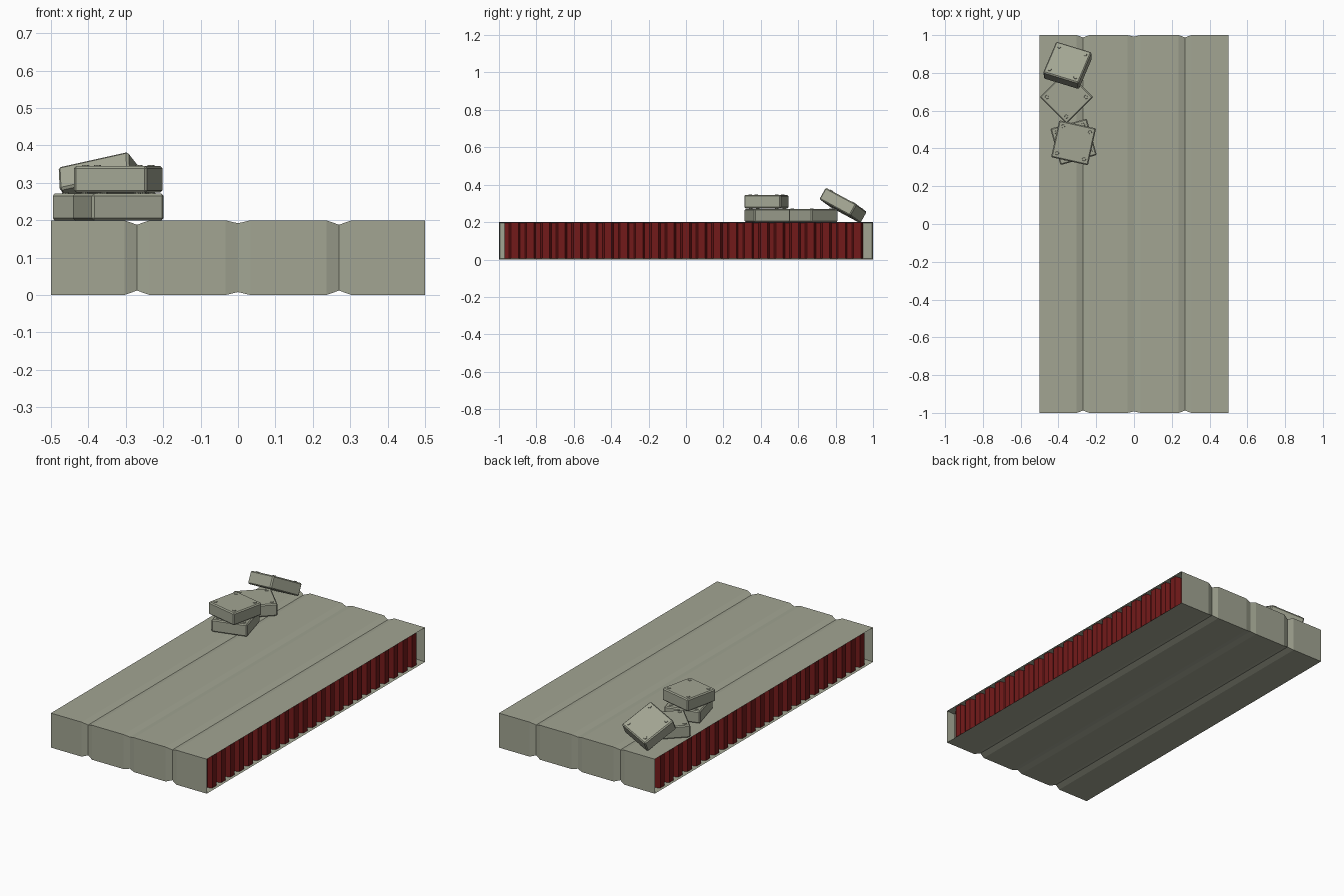
import bpy, bmesh
from math import radians
from mathutils import Matrix, Vector

if "Cube" in bpy.data.objects:
    bpy.data.objects.remove(bpy.data.objects["Cube"])


def material(name, rgb):
    m = bpy.data.materials.new(name)
    m.diffuse_color = (*rgb, 1)
    m.use_nodes = True
    m.node_tree.nodes["Principled BSDF"].inputs["Base Color"].default_value = m.diffuse_color
    return m


OLIVE = material("olive_grey", (0.36, 0.375, 0.29))
RED = material("dark_red", (0.17, 0.01, 0.01))


def finish(bm, name, mat):
    bmesh.ops.recalc_face_normals(bm, faces=bm.faces)
    me = bpy.data.meshes.new(name)
    bm.to_mesh(me)
    bm.free()
    me.materials.append(mat)
    ob = bpy.data.objects.new(name, me)
    bpy.context.collection.objects.link(ob)
    return ob


# Slab: rectangle lofted along x, narrowing at three grooves, with recessed sides
bm = bmesh.new()
stations = [(-0.5, 0)]
for gx, depth in ((-0.27, 0.012), (0, 0.008), (0.27, 0.012)):
    stations += [(gx - 0.034, 0), (gx, depth), (gx + 0.034, 0)]
stations.append((0.5, 0))
rings = []
for x, d in stations:
    y, lo, hi = 1 - d, d, 0.2 - d
    rings.append([bm.verts.new((x, *p)) for p in ((-y, lo), (y, lo), (y, hi), (-y, hi))])
for a, b in zip(rings, rings[1:]):
    for i in range(4):
        j = (i + 1) % 4
        bm.faces.new((a[i], a[j], b[j], b[i]))
caps = [bm.faces.new(rings[0]), bm.faces.new(rings[-1])]
bmesh.ops.recalc_face_normals(bm, faces=bm.faces)
bmesh.ops.inset_individual(bm, faces=caps, thickness=0.007)
for cap in caps:
    for v in cap.verts:
        v.co.x *= 0.45 / 0.5
finish(bm, "slab", OLIVE)

# Corrugated red panels set into both long sides
COUNT, Y0, Y1 = 23, -0.97, 0.945
pitch = (Y1 - Y0) / COUNT
for side, label in ((-1, "left"), (1, "right")):
    bm = bmesh.new()
    outline = [(0.445, Y0)]
    for i in range(COUNT):
        y = Y0 + i * pitch
        outline += [(0.465, y), (0.465, y + 0.30 * pitch),
                    (0.49, y + 0.42 * pitch), (0.49, y + 0.88 * pitch)]
    outline += [(0.465, Y1), (0.445, Y1)]
    face = bm.faces.new([bm.verts.new((side * x, y, 0.005)) for x, y in outline])
    ext = bmesh.ops.extrude_face_region(bm, geom=[face])
    bmesh.ops.translate(bm, vec=(0, 0, 0.1935),
                        verts=[e for e in ext["geom"] if isinstance(e, bmesh.types.BMVert)])
    finish(bm, label + "_corrugated_panel", RED)


# Small bevelled box with a screw near each top corner; origin at top centre
def small_box(name, matrix):
    bm = bmesh.new()
    bmesh.ops.create_cube(bm, size=1, matrix=Matrix.Translation((0, 0, -0.0355))
                          @ Matrix.Diagonal((0.2, 0.2, 0.071, 1)))
    bmesh.ops.bevel(bm, geom=bm.edges[:], offset=0.006, segments=1, affect='EDGES')
    for sx in (-1, 1):
        for sy in (-1, 1):
            bmesh.ops.create_cone(bm, cap_ends=True, segments=8, radius1=0.011, radius2=0.009,
                                  depth=0.006, matrix=Matrix.Translation((sx * 0.073, sy * 0.073, 0)))
    ob = finish(bm, name, OLIVE)
    ob.matrix_world = matrix


for name, pos, angle in (("stack_lower_box", (-0.32, 0.435, 0.271), 15.5),
                         ("stack_upper_box", (-0.32, 0.43, 0.345), -12.5),
                         ("flat_box", (-0.358, 0.672, 0.271), 45)):
    small_box(name, Matrix.Translation(pos) @ Matrix.Rotation(radians(angle), 4, 'Z'))

# Box leaning on the flat one
u = Vector((0.18, -0.055, 0.04)).normalized()
v = Vector((0.095, 0.16, -0.085))
n = u.cross(v).normalized()
v = n.cross(u)
tilt = Matrix((u, v, n)).transposed().to_4x4()
small_box("leaning_box", Matrix.Translation((-0.353, 0.857, 0.32)) @ tilt)
